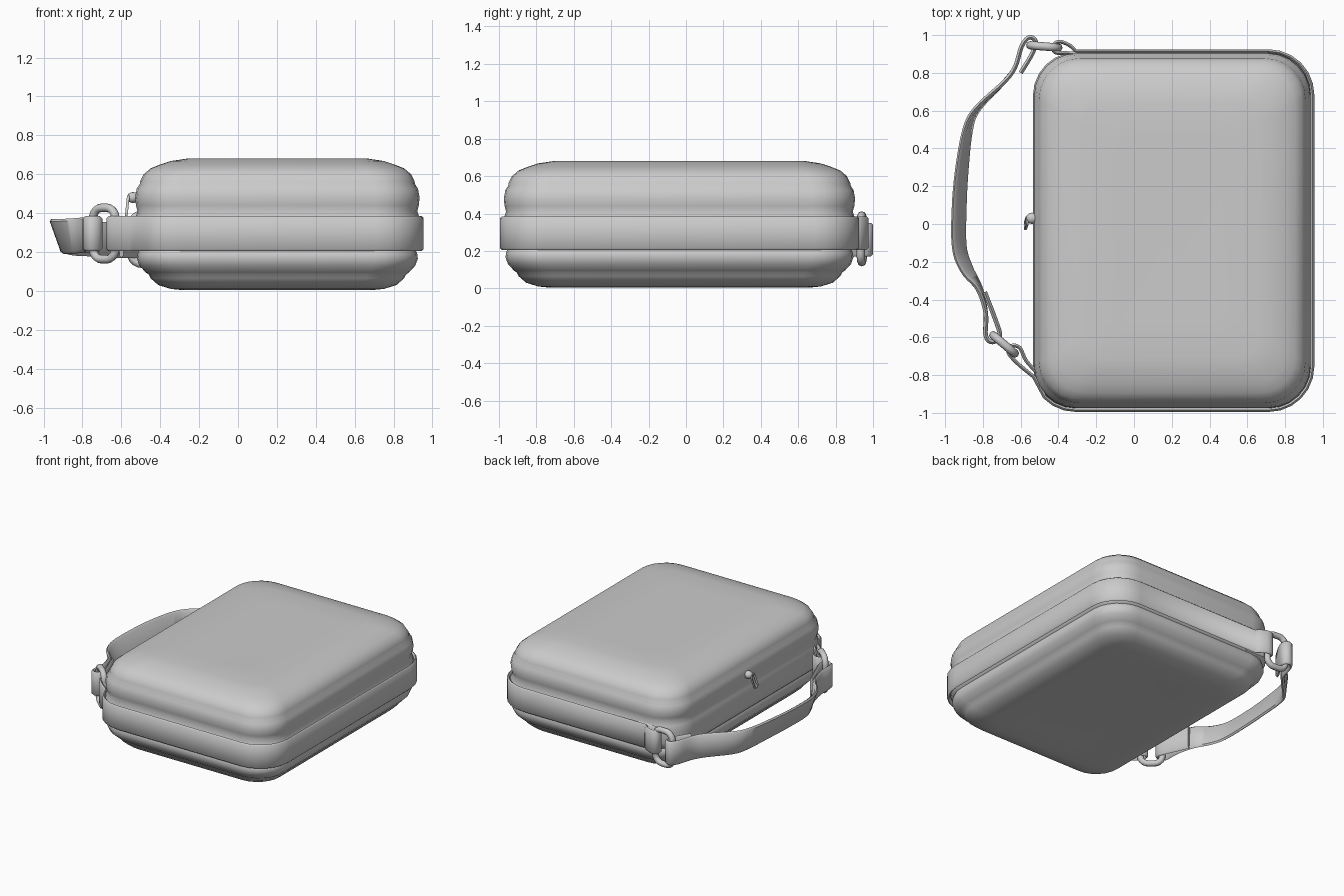
import bpy, bmesh, math
from mathutils import Vector

if "Cube" in bpy.data.objects:
    bpy.data.objects.remove(bpy.data.objects["Cube"])

X0, X1, Y0, Y1 = -0.535, 0.94, -0.98, 0.91   # body footprint


def finish(name, bm, angle=40):
    bmesh.ops.recalc_face_normals(bm, faces=bm.faces)
    me = bpy.data.meshes.new(name)
    bm.to_mesh(me)
    bm.free()
    ob = bpy.data.objects.new(name, me)
    bpy.context.collection.objects.link(ob)
    bpy.ops.object.select_all(action='DESELECT')
    ob.select_set(True)
    bpy.context.view_layer.objects.active = ob
    bpy.ops.object.shade_smooth_by_angle(angle=math.radians(angle))
    return ob


def skin(bm, rings, closed=False, caps=True):
    """Bridge a list of equally long vertex rings."""
    n = len(rings[0])
    pairs = list(zip(rings, rings[1:])) + ([(rings[-1], rings[0])] if closed else [])
    for a, b in pairs:
        for i in range(n):
            j = (i + 1) % n
            bm.faces.new((a[i], a[j], b[j], b[i]))
    if caps and not closed:
        bm.faces.new(rings[0])
        bm.faces.new(rings[-1])


def outline(inset, seg=6):
    """Rounded rectangle, from the front left corner anticlockwise."""
    r = max(0.23 - inset * 0.4, 0.1)
    x0, x1, y0, y1 = X0 + inset, X1 - inset, Y0 + inset, Y1 - inset
    pts = []
    for cx, cy, a0 in ((x0 + r, y0 + r, 180), (x1 - r, y0 + r, 270),
                       (x1 - r, y1 - r, 0), (x0 + r, y1 - r, 90)):
        for k in range(seg + 1):
            a = math.radians(a0 + 90 * k / seg)
            pts.append((cx + r * math.cos(a), cy + r * math.sin(a)))
    return pts


def smooth_path(pts, n=5):
    """Catmull-Rom resampling of any-dimensional points."""
    p = [Vector(q) for q in pts]
    p = [2 * p[0] - p[1]] + p + [2 * p[-1] - p[-2]]
    out = []
    for i in range(1, len(p) - 2):
        a, b, c, d = p[i - 1:i + 3]
        for k in range(n):
            t = k / n
            out.append(0.5 * (2 * b + (c - a) * t + (2 * a - 5 * b + 4 * c - d) * t * t
                              + (3 * b - a - 3 * c + d) * t ** 3))
    return out + [p[-2]]


def ribbon(name, path, width, thick):
    """Upright webbing along points (x, y, z, lean)."""
    h, w = thick / 2, width / 2
    sec = [(-h, -w + h), (0, -w), (h, -w + h), (h, w - h), (0, w), (-h, w - h)]
    bm = bmesh.new()
    rings = []
    for i, p in enumerate(path):
        d = path[min(i + 1, len(path) - 1)] - path[max(i - 1, 0)]
        t = Vector((d[0], d[1])).normalized()
        n = Vector((t.y, -t.x, 0))
        rings.append([bm.verts.new(Vector(p[:3]) + n * (u + p[3] * v) + Vector((0, 0, v)))
                      for u, v in sec])
    skin(bm, rings)
    return finish(name, bm, 50)


def link(name, centre, direction, half_len, half_h, corner, tube, seg=8):
    """Rounded rectangular ring standing in a vertical plane."""
    c, d = Vector(centre), Vector(direction).normalized()
    up, side = Vector((0, 0, 1)), Vector((-d.y, d.x, 0))
    bm = bmesh.new()
    rings = []
    for sx, sz, a0 in ((1, 1, 0), (-1, 1, 90), (-1, -1, 180), (1, -1, 270)):
        for k in range(6):
            a = math.radians(a0 + 18 * k)
            o = d * math.cos(a) + up * math.sin(a)
            q = c + d * sx * (half_len - corner) + up * sz * (half_h - corner) + o * corner
            rings.append([bm.verts.new(q + tube * (o * math.cos(b) + side * math.sin(b)))
                          for b in (math.tau * m / seg for m in range(seg))])
    skin(bm, rings, closed=True)
    return finish(name, bm, 60)


# Padded case: stacked outlines (height, inset) with soft grooves
profile = [(0.012, 0.42), (0.004, 0.25), (0.01, 0.19), (0.03, 0.125), (0.065, 0.085), (0.085, 0.075),
           (0.095, 0.06), (0.13, 0.028), (0.165, 0.015), (0.19, 0.018), (0.205, 0.024),
           (0.22, 0.008), (0.26, 0.0), (0.34, 0.0), (0.38, 0.008), (0.41, 0.018),
           (0.44, 0.01), (0.48, 0.006), (0.525, 0.014), (0.55, 0.03), (0.565, 0.032),
           (0.60, 0.05), (0.63, 0.085), (0.65, 0.135), (0.668, 0.19), (0.68, 0.27), (0.678, 0.45)]
bm = bmesh.new()
skin(bm, [[bm.verts.new((x, y, z)) for x, y in outline(i)] for z, i in profile])
finish("padded_case", bm, 50)

# Webbing band round the case, looped through both rings
Z = 0.295
front = smooth_path([(-0.50, -0.80), (-0.57, -0.725), (-0.605, -0.655), (-0.65, -0.645),
                     (-0.665, -0.68), (-0.62, -0.735), (-0.53, -0.81)], 4)
rim = [Vector(p) for p in outline(-0.005)]
back = smooth_path([rim[-7], (-0.34, 0.945), (-0.39, 0.965), (-0.425, 0.95),
                    (-0.42, 0.91), (-0.36, 0.905), (-0.24, 0.90)], 4)
band = [(p[0], p[1], Z, 0) for p in front + rim[3:-7] + back]
ribbon("side_band", [Vector(p) for p in band], 0.18, 0.02)

# Carrying strap with looped ends
strap = smooth_path([
    (-0.79, -0.36, 0.285, 0), (-0.74, -0.49, 0.29, 0), (-0.71, -0.59, 0.295, 0),
    (-0.75, -0.625, 0.295, 0), (-0.785, -0.59, 0.295, 0), (-0.785, -0.47, 0.29, 0),
    (-0.82, -0.34, 0.285, -0.1), (-0.885, -0.24, 0.28, -0.3), (-0.925, -0.12, 0.28, -0.35),
    (-0.925, 0.1, 0.28, -0.35), (-0.91, 0.3, 0.28, -0.3), (-0.88, 0.5, 0.275, -0.2),
    (-0.83, 0.61, 0.27, -0.1), (-0.69, 0.75, 0.265, 0), (-0.63, 0.83, 0.26, 0),
    (-0.595, 0.94, 0.26, 0), (-0.555, 0.988, 0.26, 0), (-0.52, 0.965, 0.26, 0),
    (-0.54, 0.90, 0.26, 0), (-0.60, 0.80, 0.26, 0)])
ribbon("carry_strap", strap, 0.18, 0.024)

# Rings joining band and strap
link("front_ring", (-0.688, -0.637, Z), (-0.13, 0.11, 0), 0.075, 0.132, 0.055, 0.022)
link("back_ring", (-0.475, 0.94, 0.265), (1, -0.08, 0), 0.075, 0.125, 0.055, 0.022)

# Zip slider and hanging pull
bm = bmesh.new()
bmesh.ops.create_uvsphere(bm, u_segments=12, v_segments=8, radius=1)
bmesh.ops.scale(bm, vec=(0.032, 0.03, 0.028), verts=bm.verts)
bmesh.ops.translate(bm, vec=(-0.54, 0.03, 0.48), verts=bm.verts)
finish("zip_slider", bm)
pull = link("zip_pull", (0, 0, -0.05), (0, 1, 0), 0.018, 0.055, 0.016, 0.008, 6)
pull.location = (-0.565, 0.02, 0.48)
pull.rotation_euler = (math.radians(-18), math.radians(6), 0)
